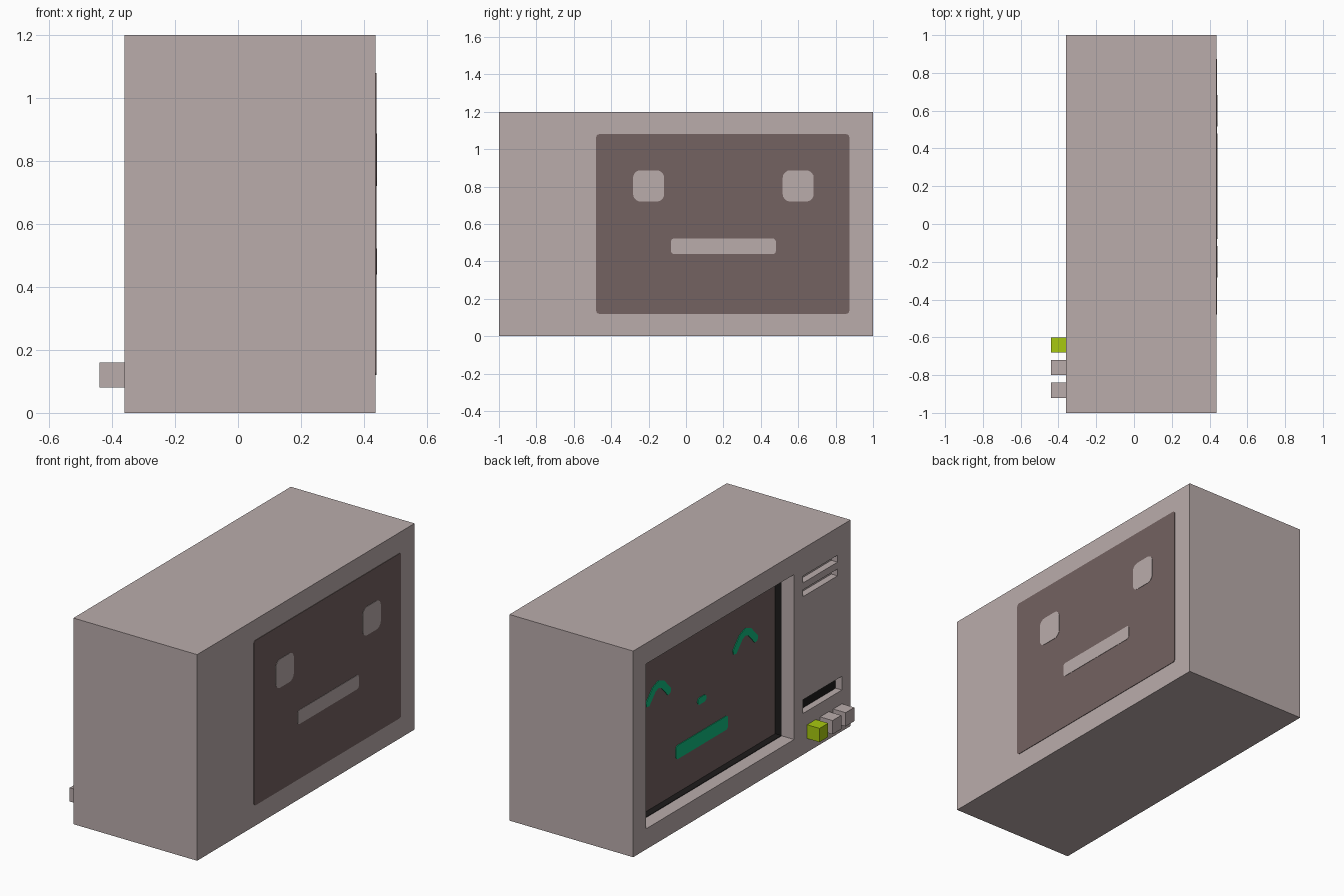
import bpy, bmesh, math
from mathutils import Vector

if "Cube" in bpy.data.objects:
    bpy.data.objects.remove(bpy.data.objects["Cube"])


def material(name, rgb):
    m = bpy.data.materials.new(name)
    m.diffuse_color = (*rgb, 1)
    m.use_nodes = True
    m.node_tree.nodes["Principled BSDF"].inputs["Base Color"].default_value = m.diffuse_color
    return m


SHELL = material("warm grey", (0.49, 0.413, 0.407))
DARK = material("dark brown grey", (0.174, 0.122, 0.119))
BLACK = material("near black", (0.012, 0.011, 0.011))
GREEN = material("screen green", (0.005, 0.5, 0.21))
LIME = material("lime", (0.39, 0.578, 0.005))


def plate(name, outline, x0, x1, mat):
    """Extrude a (y, z) outline along x."""
    bm = bmesh.new()
    face = bm.faces.new([bm.verts.new((x0, y, z)) for y, z in outline])
    new = bmesh.ops.extrude_face_region(bm, geom=[face])["geom"]
    bmesh.ops.translate(bm, vec=(x1 - x0, 0, 0),
                        verts=[v for v in new if isinstance(v, bmesh.types.BMVert)])
    bmesh.ops.recalc_face_normals(bm, faces=bm.faces[:])
    mesh = bpy.data.meshes.new(name)
    bm.to_mesh(mesh)
    bm.free()
    mesh.materials.append(mat)
    obj = bpy.data.objects.new(name, mesh)
    bpy.context.collection.objects.link(obj)
    return obj


def rect(y0, y1, z0, z1, r=0.0, steps=5):
    """Rectangle outline, with optional round corners."""
    if r == 0:
        return [(y0, z0), (y1, z0), (y1, z1), (y0, z1)]
    pts = []
    corners = [(y1 - r, z1 - r), (y0 + r, z1 - r), (y0 + r, z0 + r), (y1 - r, z0 + r)]
    for i, (cy, cz) in enumerate(corners):
        for k in range(steps + 1):
            a = math.pi / 2 * (i + k / steps)
            pts.append((cy + r * math.cos(a), cz + r * math.sin(a)))
    return pts


def stroke(path, w):
    """Outline of a thick line with half width w and pointed-round ends."""
    p = [Vector(q) for q in path]
    left, right = [], []
    for i, q in enumerate(p):
        d = (p[min(i + 1, len(p) - 1)] - p[max(i - 1, 0)]).normalized()
        n = Vector((-d.y, d.x)) * w
        left.append(q + n)
        right.append(q - n)
    tip = (p[-1] - p[-2]).normalized() * w * 0.7
    tail = (p[0] - p[1]).normalized() * w * 0.7
    return [tuple(v) for v in left + [p[-1] + tip] + right[::-1] + [p[0] + tail]]


# Casing with recesses cut into the screen side
FRONT, BACK = -0.36, 0.437
casing = plate("casing", rect(-1, 1, 0, 1.2), FRONT, BACK, SHELL)
recesses = [
    ("screen_cutter", rect(-0.48, 0.88, 0.12, 1.08), 0.125),
    ("upper_vent_cutter", rect(-0.88, -0.56, 1.0, 1.04), 0.04),
    ("lower_vent_cutter", rect(-0.88, -0.56, 0.92, 0.96), 0.04),
    ("slot_cutter", rect(-0.92, -0.56, 0.24, 0.32), 0.045),
]
for name, outline, depth in recesses:
    cutter = plate(name, outline, FRONT - 0.1, FRONT + depth, SHELL)
    mod = casing.modifiers.new(name, "BOOLEAN")
    mod.operation = "DIFFERENCE"
    mod.solver = "EXACT"
    mod.object = cutter
    bpy.context.view_layer.objects.active = casing
    bpy.ops.object.modifier_apply(modifier=mod.name)
    bpy.data.objects.remove(cutter)

# Screen glass, with a black gap around its edge
plate("screen", rect(-0.48, 0.88, 0.12, 1.08), -0.24, -0.234, DARK)
gap = 0.003
for name, r in [("gap_bottom", (-0.48, 0.88, 0.12, 0.12 + gap)),
                ("gap_top", (-0.48, 0.88, 1.08 - gap, 1.08)),
                ("gap_right", (-0.48, -0.48 + gap, 0.12, 1.08)),
                ("gap_left", (0.88 - gap, 0.88, 0.12, 1.08))]:
    plate(name, rect(*r), -0.28, -0.239, BLACK)
plate("slot_inside", rect(-0.92, -0.56, 0.24, 0.32), -0.32, -0.314, BLACK)

# Green face shown on the screen
SX0, SX1 = -0.244, -0.239
for side, cy in (("left", 0.6), ("right", -0.2)):
    arch = [(-0.1, 0.742), (-0.04, 0.807), (0, 0.823), (0.04, 0.807), (0.1, 0.742)]
    plate(f"screen_eye_{side}", stroke([(cy + y, z) for y, z in arch], 0.021),
          SX0, SX1, GREEN)
plate("screen_nose", rect(0.16, 0.24, 0.56, 0.60, 0.0195), SX0, SX1, GREEN)
plate("screen_mouth", rect(-0.04, 0.44, 0.32, 0.40, 0.02), SX0, SX1, GREEN)

# Dark panel on the other side, with a plain face
plate("rear_panel", rect(-0.48, 0.873, 0.12, 1.08, 0.015), BACK - 0.002, 0.44, DARK)
for side, cy in (("left", -0.2), ("right", 0.6)):
    plate(f"rear_eye_{side}", rect(cy - 0.083, cy + 0.083, 0.72, 0.887, 0.04),
          BACK, 0.442, SHELL)
plate("rear_mouth", rect(-0.08, 0.48, 0.44, 0.522, 0.015), BACK, 0.442, SHELL)

# Push buttons
for i, mat in enumerate((SHELL, SHELL, LIME)):
    y = -0.92 + 0.12 * i
    plate(f"button_{i + 1}", rect(y, y + 0.08, 0.08, 0.16), -0.44, FRONT + 0.005, mat)
